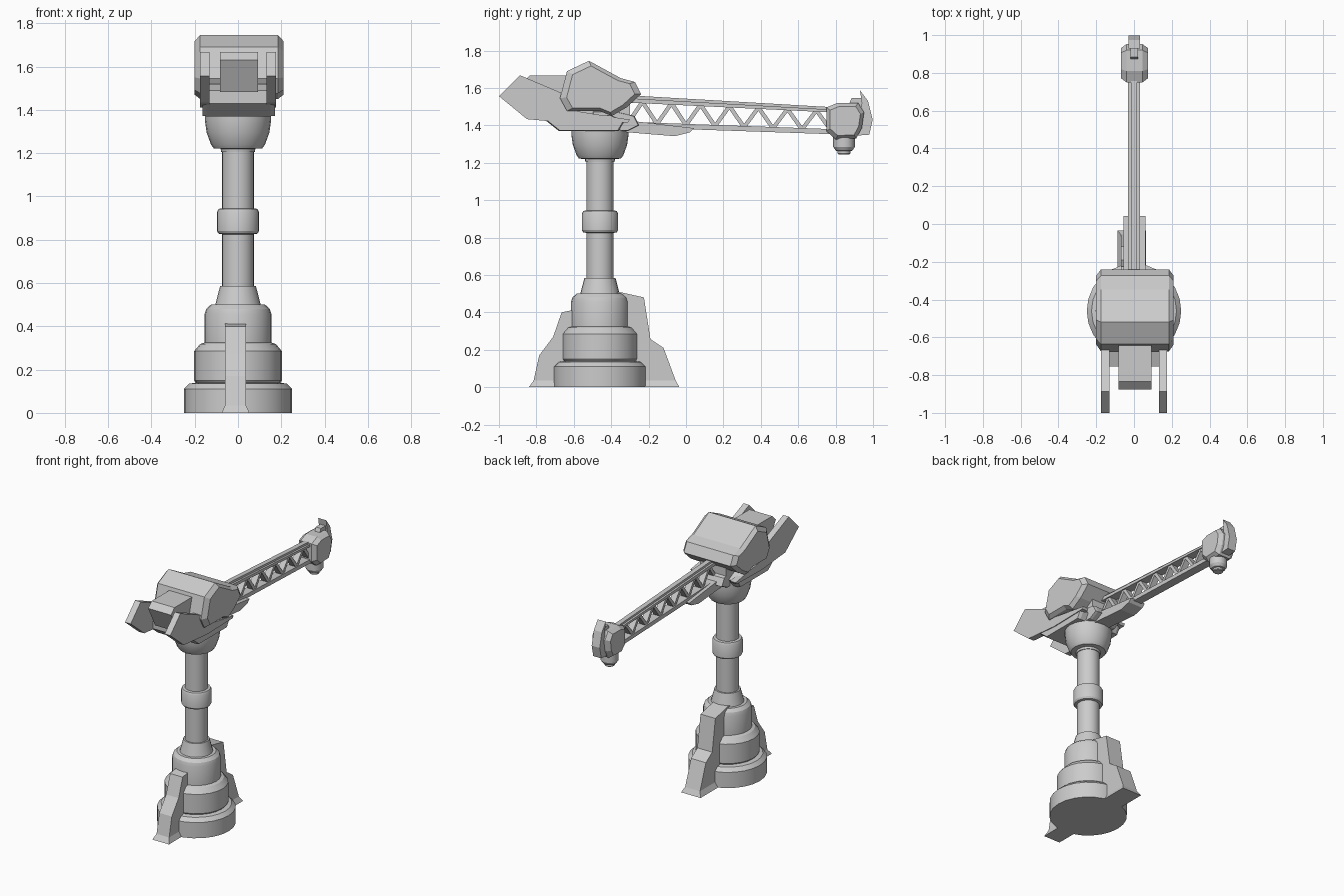
import bpy, bmesh, math
from mathutils import Vector

CY = -0.46  # y of the column axis


def finish(name, bm, smooth=False):
    bmesh.ops.recalc_face_normals(bm, faces=bm.faces)
    me = bpy.data.meshes.new(name)
    bm.to_mesh(me)
    bm.free()
    ob = bpy.data.objects.new(name, me)
    bpy.context.collection.objects.link(ob)
    if smooth:
        bpy.ops.object.select_all(action='DESELECT')
        ob.select_set(True)
        bpy.context.view_layer.objects.active = ob
        bpy.ops.object.shade_smooth_by_angle(angle=math.radians(28))
    return ob


def prism(name, profiles, x0, x1, chamfer=0.0, shrink=1.0, flare=0.0):
    """Extrude (y, z) outlines from x0 to x1; the ends can be chamfered, the feet flared."""
    bm = bmesh.new()
    for prof in profiles:
        n = len(prof)
        c = Vector((sum(p[0] for p in prof) / n, sum(p[1] for p in prof) / n))
        slices = [(x0, 1), (x1, 1)]
        if chamfer:
            slices = [(x0, shrink), (x0 + chamfer, 1), (x1 - chamfer, 1), (x1, shrink)]
        rings = []
        for x, s in slices:
            ring = []
            for p in prof:
                q = c + (Vector(p) - c) * s
                dx = flare * (1 if x > (x0 + x1) / 2 else -1) if q.y < 0.005 else 0
                ring.append(bm.verts.new((x + dx, q.x, q.y)))
            rings.append(ring)
        bm.faces.new(rings[0])
        bm.faces.new(rings[-1])
        for a, b in zip(rings, rings[1:]):
            for i in range(n):
                j = (i + 1) % n
                bm.faces.new((a[i], a[j], b[j], b[i]))
    return finish(name, bm)


def lathe(name, prof, y, sides=24):
    """Revolve (radius, z) points around a vertical axis."""
    bm = bmesh.new()
    rings = [[bm.verts.new((r * math.cos(2 * math.pi * i / sides),
                            y + r * math.sin(2 * math.pi * i / sides), z))
              for i in range(sides)] for r, z in prof]
    bm.faces.new(rings[0])
    bm.faces.new(rings[-1])
    for a, b in zip(rings, rings[1:]):
        for i in range(sides):
            j = (i + 1) % sides
            bm.faces.new((a[i], a[j], b[j], b[i]))
    return finish(name, bm, True)


def bar(y0, y1, a0, a1, b0, b1):
    """Outline of a sloping bar: bottom heights a, top heights b."""
    return [(y0, a0), (y1, a1), (y1, b1), (y0, b0)]


# stepped base and pole
lathe("stepped_base", [(0.25, 0), (0.25, 0.11), (0.225, 0.135), (0.195, 0.14),
                       (0.203, 0.15), (0.203, 0.285), (0.175, 0.318), (0.155, 0.325),
                       (0.155, 0.455), (0.147, 0.48), (0.125, 0.5), (0.105, 0.5),
                       (0.083, 0.585), (0.073, 0.585)], CY)
lathe("pole", [(0.073, 0.55), (0.073, 1.24)], CY)
lathe("pole_collar", [(0.073, 0.825), (0.09, 0.828), (0.097, 0.84), (0.097, 0.928),
                      (0.09, 0.942), (0.073, 0.945)], CY)
lathe("head_bowl", [(0.078, 1.205), (0.08, 1.22), (0.112, 1.222), (0.125, 1.24),
                    (0.145, 1.295), (0.153, 1.35), (0.153, 1.40)], CY)

# buttress fins with flared feet
prism("front_fin", [[(-0.5, 0.035), (-0.815, 0.035), (-0.785, 0.17), (-0.71, 0.27),
                     (-0.665, 0.40), (-0.59, 0.415), (-0.5, 0.415)],
                    [(-0.5, 0), (-0.84, 0), (-0.815, 0.035), (-0.5, 0.035)]],
      -0.06, 0.037, flare=0.016)
prism("rear_fin", [[(-0.44, 0.035), (-0.055, 0.035), (-0.12, 0.21), (-0.19, 0.257),
                    (-0.225, 0.48), (-0.36, 0.51), (-0.44, 0.51)],
                   [(-0.44, 0), (-0.035, 0), (-0.055, 0.035), (-0.44, 0.035)]],
      -0.07, 0.045, flare=0.018)

# turntable deck under the head
prism("deck", [[(-0.755, 1.43), (-0.68, 1.37), (-0.36, 1.37), (-0.33, 1.42),
                (-0.4, 1.455), (-0.6, 1.46)]], -0.165, 0.17, 0.02, 0.96)
prism("deck_nose", [[(-0.5, 1.37), (-0.31, 1.37), (-0.25, 1.40), (-0.275, 1.45),
                     (-0.38, 1.475), (-0.5, 1.475)]], -0.1, 0.108, 0.015, 0.95)
prism("head_neck", [[(-0.62, 1.42), (-0.3, 1.42), (-0.3, 1.54), (-0.62, 1.54)]], -0.1, 0.1)

# main housing
prism("head_housing", [[(-0.674, 1.545), (-0.636, 1.69), (-0.519, 1.745), (-0.348, 1.652),
                        (-0.273, 1.632), (-0.24, 1.567), (-0.316, 1.497), (-0.396, 1.45),
                        (-0.46, 1.476), (-0.636, 1.476)]], -0.2, 0.21, 0.025, 0.84)

# counterweight box, side plates and the cross bar joining them
prism("counterweight_box", [[(-0.6, 1.667), (-0.835, 1.667), (-0.875, 1.63),
                             (-0.80, 1.483), (-0.6, 1.483)]], -0.083, 0.093)
for side, x in (("left", -0.153), ("right", 0.154)):
    prism(side + "_side_plate", [[(-1.0, 1.556), (-0.888, 1.668), (-0.67, 1.575),
                                  (-0.58, 1.475), (-0.3, 1.43), (-0.31, 1.415),
                                  (-0.594, 1.41), (-0.85, 1.433)]], x - 0.022, x + 0.022)
prism("cross_bar", [[(-0.755, 1.43), (-0.755, 1.49), (-0.67, 1.52), (-0.6, 1.43)]], -0.14, 0.14)

# truss arm: two chords with zigzag bracing
prism("top_chord", [bar(-0.4, 0.8, 1.526, 1.468, 1.55, 1.483)], -0.031, 0.031)
prism("top_chord_ridge", [bar(-0.4, 0.8, 1.54, 1.475, 1.566, 1.496)], -0.017, 0.017)
prism("bottom_chord", [bar(-0.4, 0.8, 1.393, 1.352, 1.422, 1.379)], -0.031, 0.031)
braces = []
step, w = 0.0775, 0.013
for i in range(14):
    y0, y1 = -0.31 + i * step, -0.31 + (i + 1) * step
    lo = lambda y: 1.41 - 0.036 * (y + 0.25)
    hi = lambda y: 1.527 - 0.05 * (y + 0.25)
    f, g = (lo, hi) if i % 2 == 0 else (hi, lo)
    braces.append([(y0 - w, f(y0)), (y0 + w, f(y0)), (y1 + w, g(y1)), (y1 - w, g(y1))])
prism("zigzag_bracing", braces, -0.022, 0.022)
prism("under_arm_plate", [[(-0.34, 1.42), (-0.26, 1.42), (0.042, 1.385), (0.02, 1.362),
                           (-0.06, 1.342), (-0.34, 1.365)]], -0.055, 0.06)

# tool head at the arm tip
prism("tip_housing", [[(0.75, 1.495), (0.81, 1.52), (0.92, 1.52), (0.952, 1.47),
                       (0.94, 1.385), (0.91, 1.33), (0.80, 1.325), (0.75, 1.37)]],
      -0.068, 0.073, 0.028, 0.8)
prism("tip_blade", [[(0.93, 1.588), (0.973, 1.53), (0.998, 1.43), (0.98, 1.35),
                     (0.91, 1.345), (0.93, 1.45), (0.94, 1.52)]], -0.03, 0.032)
prism("tip_ridge", [[(0.87, 1.51), (0.885, 1.545), (0.945, 1.545), (0.945, 1.5)]], -0.018, 0.022)
lathe("tip_lamp", [(0.03, 1.245), (0.034, 1.25), (0.034, 1.262), (0.045, 1.265),
                   (0.058, 1.285), (0.058, 1.345)], 0.845, 16)
